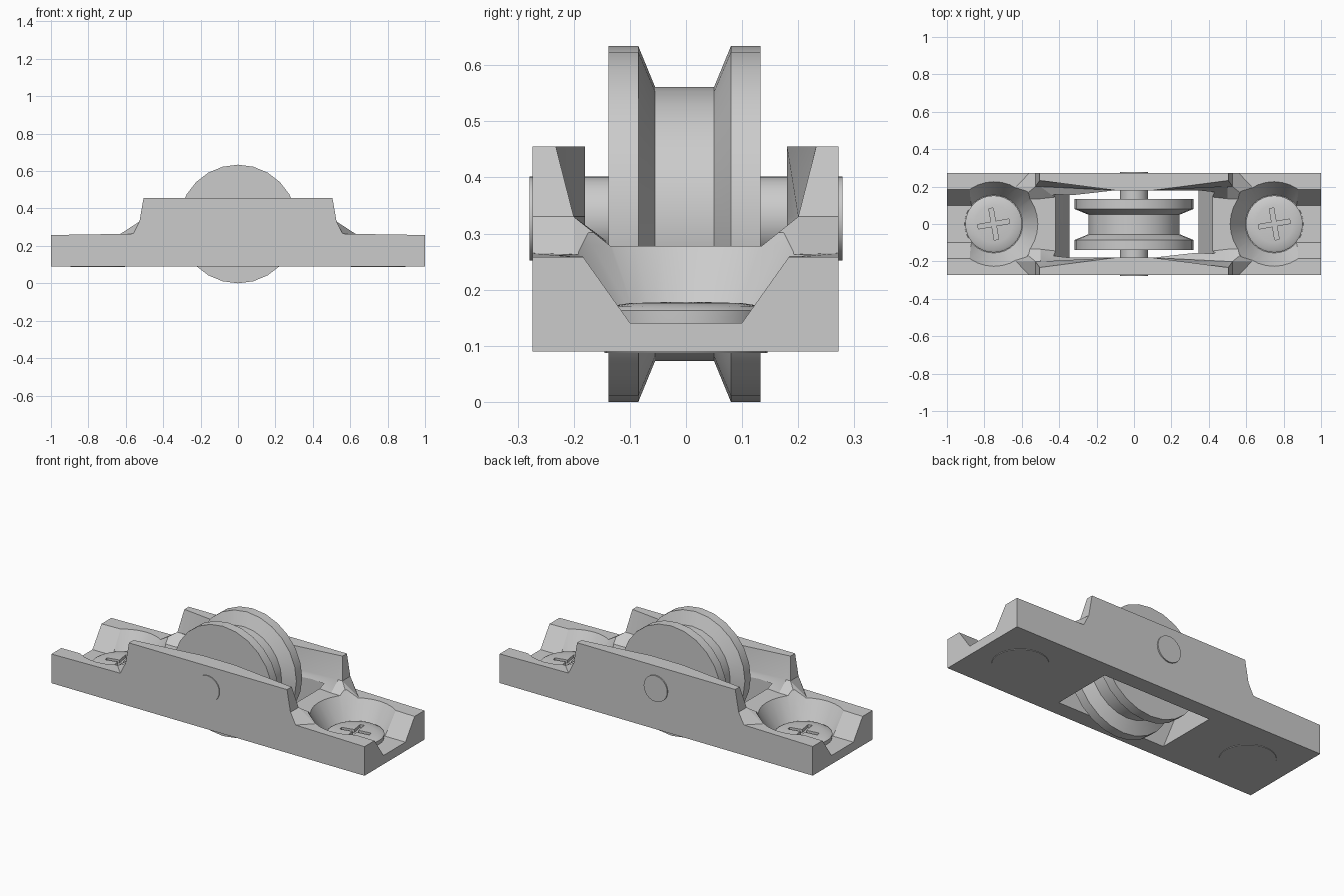
import bpy, bmesh, math
from mathutils import Matrix

if "Cube" in bpy.data.objects:
    bpy.data.objects.remove(bpy.data.objects["Cube"])


def mesh_object(name, bm, smooth=None):
    bmesh.ops.recalc_face_normals(bm, faces=bm.faces)
    me = bpy.data.meshes.new(name)
    bm.to_mesh(me)
    bm.free()
    ob = bpy.data.objects.new(name, me)
    bpy.context.collection.objects.link(ob)
    bpy.context.view_layer.objects.active = ob
    if smooth:
        bpy.ops.object.select_all(action='DESELECT')
        ob.select_set(True)
        bpy.ops.object.shade_smooth_by_angle(angle=math.radians(smooth))
    return ob


def loft(name, sections):
    """Closed solid through rings of equal point count."""
    bm = bmesh.new()
    rings = [[bm.verts.new(p) for p in s] for s in sections]
    n = len(rings[0])
    for a, b in zip(rings, rings[1:]):
        for i in range(n):
            j = (i + 1) % n
            bm.faces.new((a[i], a[j], b[j], b[i]))
    bm.faces.new(rings[0])
    bm.faces.new(rings[-1])
    return mesh_object(name, bm)


def lathe(name, profile, matrix, seg=24, smooth=30):
    """Solid turned about local z from (radius, height) points."""
    bm = bmesh.new()
    rings = [[bm.verts.new((r * math.cos(2 * math.pi * i / seg),
                            r * math.sin(2 * math.pi * i / seg), h))
              for i in range(seg)] for r, h in profile]
    for a, b in zip(rings, rings[1:]):
        for i in range(seg):
            j = (i + 1) % seg
            bm.faces.new((a[i], a[j], b[j], b[i]))
    bm.faces.new(rings[0])
    bm.faces.new(rings[-1])
    bm.transform(matrix)
    return mesh_object(name, bm, smooth)


def cut(target, cutter):
    mod = target.modifiers.new("cut", 'BOOLEAN')
    mod.operation = 'DIFFERENCE'
    mod.solver = 'EXACT'
    mod.object = cutter
    bpy.context.view_layer.objects.active = target
    bpy.ops.object.modifier_apply(modifier=mod.name)
    bpy.data.objects.remove(cutter)


# Housing: stepped side profile, with the step running out further inside
def side(y, step):
    half = [(1, 0.09), (1, 0.258)] + step + [(0.505, 0.455)]
    return [(x, y, z) for x, z in half] + [(-x, y, z) for x, z in reversed(half)]


outer = [(0.56, 0.265), (0.527, 0.33)]
inner = [(0.63, 0.263), (0.527, 0.33)]
housing = loft("housing", [side(-0.274, outer), side(-0.2, inner),
                           side(0.2, inner), side(0.272, outer)])


# Channel between the two cheeks, flaring towards the ends
def channel(x, ys):
    pts = list(zip(ys, (0.278, 0.33, 0.455, 0.6)))
    return [(x, y, z) for y, z in pts] + [(x, -y, z) for y, z in reversed(pts)]


mid, end = (0.18, 0.18, 0.18, 0.18), (0.135, 0.2, 0.232, 0.27)
cut(housing, loft("channel_cutter", [channel(-0.7, end), channel(-0.5, end),
                                     channel(-0.1, mid), channel(0.1, mid),
                                     channel(0.5, end), channel(0.7, end)]))

# Wheel slot through the floor, with sloping ends
cut(housing, loft("slot_cutter", [
    [(-a, -0.18, z), (a, -0.18, z), (a, 0.18, z), (-a, 0.18, z)]
    for a, z in ((0.337, 0.07), (0.345, 0.09), (0.42, 0.278), (0.43, 0.3))]))

for s, label in ((-1, "left"), (1, "right")):
    # Conical screw seat and the notch opening it to the end of the housing
    cut(housing, lathe("seat_cutter", [(0.155, 0.14), (0.237, 0.28), (0.25, 0.302)],
                       Matrix.Translation((s * 0.75, 0, 0)), 32, None))
    cut(housing, loft("notch_cutter", [
        [(x, -0.1, 0.141), (x, 0.1, 0.141), (x, 0.213, 0.3), (x, -0.213, 0.3)]
        for x in (s * 0.76, s * 1.1)]))

    # Screw with a domed head and a crossed driver recess
    place = Matrix.Translation((s * 0.75, 0, 0))
    screw = lathe(label + "_screw", [(0.145, 0.087), (0.15, 0.13), (0.152, 0.163),
                                     (0.14, 0.17), (0.1, 0.176), (0.03, 0.178)], place, 32, 40)
    for a in (10, 100):
        bm = bmesh.new()
        bmesh.ops.create_cube(bm, size=1, matrix=place
                              @ Matrix.Translation((0, 0, 0.18))
                              @ Matrix.Rotation(math.radians(a), 4, 'Z')
                              @ Matrix.Diagonal((0.17, 0.024, 0.04, 1)))
        cut(screw, mesh_object("recess_cutter", bm))

# Smooth only the rounded seats of the housing
bpy.ops.object.select_all(action='DESELECT')
housing.select_set(True)
bpy.context.view_layer.objects.active = housing
bpy.ops.object.shade_smooth_by_angle(angle=math.radians(20))

# Grooved wheel
turn = Matrix.Rotation(math.radians(-90), 4, 'X')
lathe("wheel", [(0.317, -0.138), (0.317, -0.085), (0.244, -0.055), (0.244, 0.05),
                (0.317, 0.08), (0.317, 0.133)],
      Matrix.Translation((0, 0, 0.317)) @ turn)

# Axle
lathe("axle", [(0.075, -0.279), (0.075, 0.279)],
      Matrix.Translation((0, 0, 0.327)) @ turn, 24)
